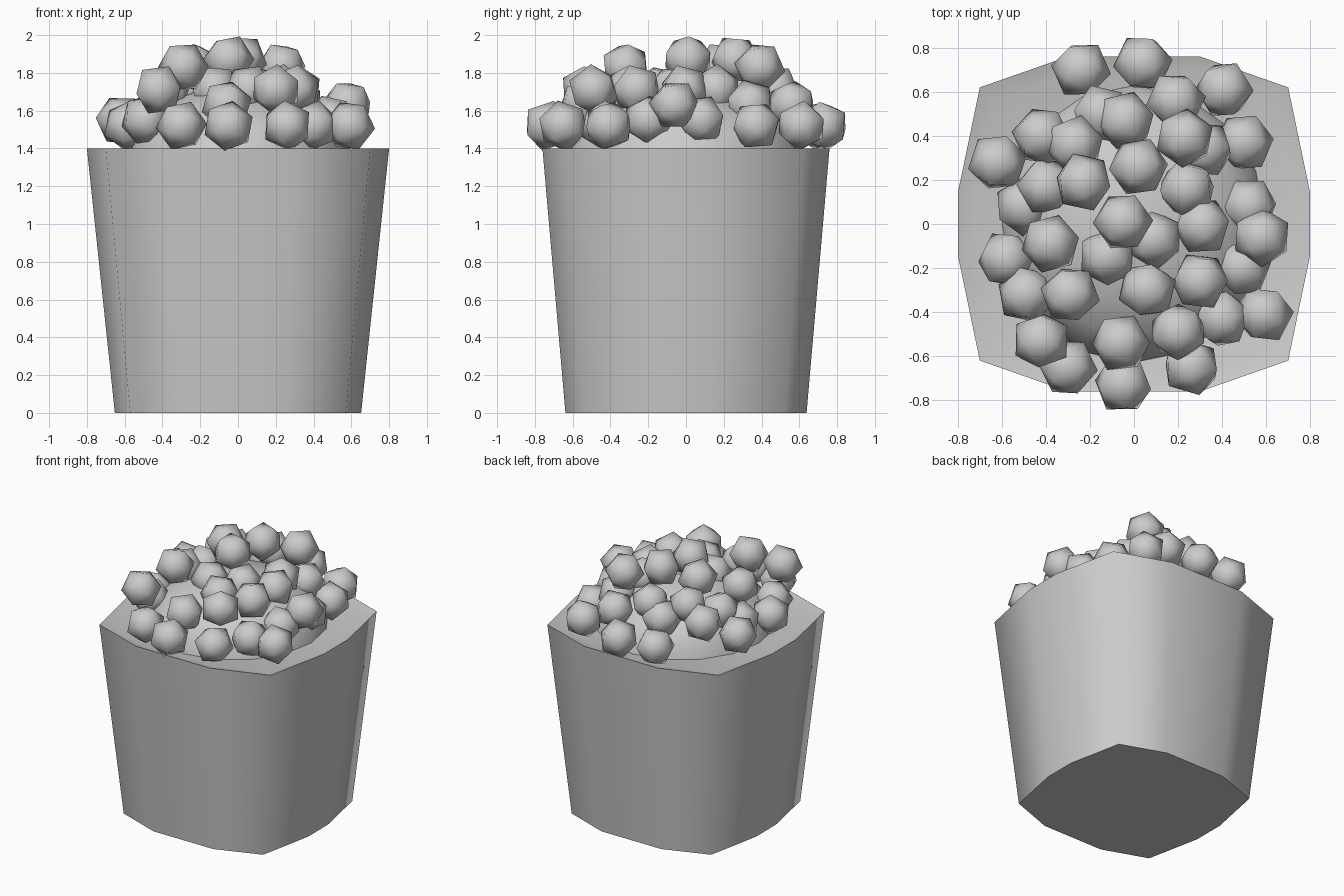
import bpy, bmesh, math, random
from mathutils import Matrix, Euler

if "Cube" in bpy.data.objects:
    bpy.data.objects.remove(bpy.data.objects["Cube"])

random.seed(4)


def make_object(name, bm, angle):
    bmesh.ops.recalc_face_normals(bm, faces=bm.faces)
    mesh = bpy.data.meshes.new(name)
    bm.to_mesh(mesh)
    bm.free()
    ob = bpy.data.objects.new(name, mesh)
    bpy.context.collection.objects.link(ob)
    bpy.ops.object.select_all(action='DESELECT')
    ob.select_set(True)
    bpy.context.view_layer.objects.active = ob
    bpy.ops.object.shade_smooth_by_angle(angle=math.radians(angle))
    return ob


# Bucket: tapered tub with a bulged, square-ish twelve-sided outline
quarter = [(0.80, 0.14), (0.70, 0.62), (0.30, 0.76)]
outline = quarter + [(-x, y) for x, y in reversed(quarter)]
outline += [(-x, -y) for x, y in outline]

bm = bmesh.new()
# (x scale, y scale, z) from the base up to the rim, then the dished top
levels = [(0.815, 0.84, 0.0), (1, 1, 1.4), (0.9, 0.9, 1.375)]
rings = [[bm.verts.new((x * sx, y * sy, z)) for x, y in outline]
         for sx, sy, z in levels]
n = len(outline)
for low, high in zip(rings, rings[1:]):
    for i in range(n):
        j = (i + 1) % n
        bm.faces.new((low[i], low[j], high[j], high[i]))
bm.faces.new(rings[0])
bm.faces.new(rings[-1])
make_object("bucket", bm, 65)

# Mound: low dome that carries the kernels
bm = bmesh.new()
bmesh.ops.create_uvsphere(bm, u_segments=16, v_segments=10, radius=1)
bmesh.ops.bisect_plane(bm, geom=bm.verts[:] + bm.edges[:] + bm.faces[:],
                       plane_co=(0, 0, 0), plane_no=(0, 0, -1), clear_outer=True)
bmesh.ops.transform(bm, verts=bm.verts,
                    matrix=Matrix.Translation((0, 0, 1.37)) @ Matrix.Diagonal((0.6, 0.63, 0.36, 1)))
make_object("popcorn_mound", bm, 65)

# Popcorn: icosahedra at random angles, grouped by height (z: list of x, y)
layers = {
    1.52: [(-0.24, 0.70), (0.04, 0.73), (0.41, 0.61), (0.50, 0.37), (-0.58, -0.16),
           (0.40, -0.43), (0.59, -0.41), (-0.30, -0.65), (-0.05, -0.73), (0.26, -0.65)],
    1.55: [(-0.62, 0.28), (-0.50, 0.08), (0.52, 0.08), (0.49, -0.20), (-0.49, -0.32)],
    1.63: [(0.19, 0.56), (-0.42, 0.40), (0.32, 0.34), (0.58, -0.06),
           (-0.40, 0.17), (-0.06, -0.54), (-0.15, 0.50)],
    1.71: [(-0.04, 0.47), (-0.27, 0.36), (0.24, 0.16), (0.31, -0.01), (0.09, -0.07),
           (-0.38, -0.09), (-0.12, -0.15), (0.06, -0.30), (0.30, -0.26),
           (0.20, -0.49), (-0.42, -0.53)],
    1.83: [(0.23, 0.39), (-0.23, 0.19), (-0.29, -0.32)],
    1.87: [(0.02, 0.26), (-0.05, 0.01)],
}
bm = bmesh.new()
for z, spots in layers.items():
    for x, y in spots:
        turn = Euler([random.uniform(0, math.tau) for _ in range(3)]).to_matrix().to_4x4()
        bmesh.ops.create_icosphere(bm, subdivisions=1, radius=0.137,
                                   matrix=Matrix.Translation((x, y, z)) @ turn)
make_object("popcorn", bm, 60)
